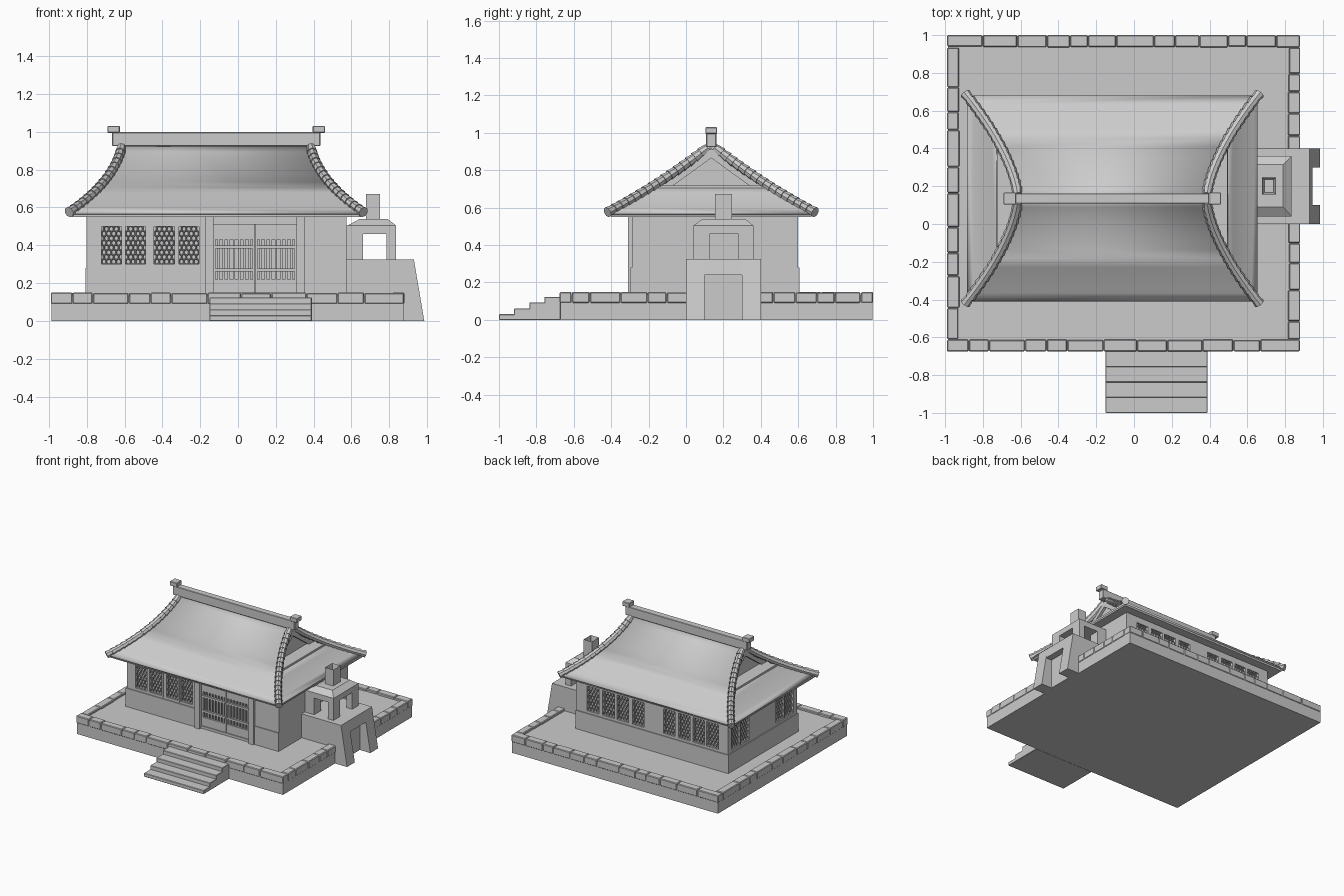
import bpy, bmesh, math, random
from mathutils import Matrix, Vector

random.seed(4)
if "Cube" in bpy.data.objects:
    bpy.data.objects.remove(bpy.data.objects["Cube"])

STONE = bpy.data.materials.new("plain_grey")
STONE.use_nodes = True
STONE.diffuse_color = (0.6, 0.6, 0.6, 1)
STONE.node_tree.nodes["Principled BSDF"].inputs["Base Color"].default_value = (0.6, 0.6, 0.6, 1)


def finish(name, bm, bevel=0):
    mesh = bpy.data.meshes.new(name)
    bm.to_mesh(mesh)
    bm.free()
    mesh.materials.append(STONE)
    ob = bpy.data.objects.new(name, mesh)
    bpy.context.collection.objects.link(ob)
    if bevel:
        mod = ob.modifiers.new("worn_edges", "BEVEL")
        mod.width, mod.segments = bevel, 1
    return ob


def add_box(bm, x0, x1, y0, y1, z0, z1):
    m = Matrix.Translation(((x0 + x1) / 2, (y0 + y1) / 2, (z0 + z1) / 2))
    m = m @ Matrix.Diagonal((x1 - x0, y1 - y0, z1 - z0, 1))
    return bmesh.ops.create_cube(bm, size=1, matrix=m)["verts"]


def boxes(name, specs, bevel=0):
    bm = bmesh.new()
    for s in specs:
        add_box(bm, *s)
    return finish(name, bm, bevel)


def add_prism(bm, outline, axis, a, b):
    """Extrude a 2D outline along x or y between a and b."""
    def place(p, d):
        return (d, p[0], p[1]) if axis == "x" else (p[0], d, p[1])
    face = bm.faces.new([bm.verts.new(place(p, a)) for p in outline])
    new = bmesh.ops.extrude_face_region(bm, geom=[face])["geom"]
    step = Vector((b - a, 0, 0)) if axis == "x" else Vector((0, b - a, 0))
    bmesh.ops.translate(bm, vec=step, verts=[v for v in new if isinstance(v, bmesh.types.BMVert)])
    bmesh.ops.recalc_face_normals(bm, faces=bm.faces)


# Terrace, with a rim of uneven stones
X0, X1, Y0, Y1 = -0.99, 0.88, -0.675, 1.0
boxes("terrace", [(X0 + .004, X1 - .004, Y0 + .004, Y1 - .004, 0, 0.13)])
stones = []
for along_x, start, end in ((True, X0, X1), (False, Y0 + .065, Y1 - .065)):
    for side in (0, 1):
        p = start
        while p < end - 0.01:
            q = p + random.uniform(0.09, 0.2)
            if q > end - 0.07:
                q = end
            top = 0.15 - random.uniform(0, 0.004)
            w = 0.065 - random.uniform(0, 0.006)
            if along_x:
                y = (Y0, Y0 + w) if side == 0 else (Y1 - w, Y1)
                stones.append((p, q - 0.002, *y, 0.09, top))
            else:
                x = (X0, X0 + w) if side == 0 else (X1 - w, X1)
                stones.append((*x, p, q - 0.002, 0.09, top))
            p = q
boxes("terrace_rim_stones", stones, 0.005)

# Front steps
boxes("front_steps", [(-0.15, 0.39, -1.0 + 0.081 * i, -0.67, 0, 0.03 + 0.031 * i) for i in range(4)], 0.003)

# House walls, with window and door recesses cut in
L, R, F, B = -0.80, 0.575, -0.29, 0.60
WZ0, WZ1 = 0.30, 0.50
walls = boxes("house_walls", [(L, R, F, B, 0.12, 0.56)])
front_windows = [-0.67, -0.542, -0.39, -0.26]
back_windows = [0.42, 0.28, 0.15, 0.01, -0.27, -0.405, -0.535, -0.66]
side_windows = [0.5, 0.38, -0.07, -0.19]
half, deep = 0.053, 0.035
cuts = [(x - half, x + half, F - .1, F + deep, WZ0, WZ1) for x in front_windows]
cuts += [(x - half, x + half, B - deep, B + .1, WZ0, WZ1) for x in back_windows]
cuts += [(L - .1, L + deep, y - half, y + half, WZ0, WZ1) for y in side_windows]
cuts.append((-0.13, 0.31, F - .1, F + 0.05, 0.15, 0.51))
cutter = boxes("recess_cutter", cuts)
cutter.hide_render = True
mod = walls.modifiers.new("recesses", "BOOLEAN")
mod.operation, mod.object, mod.solver = "DIFFERENCE", cutter, "EXACT"
bpy.context.view_layer.objects.active = walls
bpy.ops.object.modifier_apply(modifier=mod.name)
bpy.data.objects.remove(cutter)

# Lower wall courses, door posts and window mullions
e = 0.007
boxes("lower_wall", [
    (L - e, -0.18, F - e, F + .1, 0.12, 0.28), (0.35, R, F - e, F + .1, 0.12, 0.28),
    (L - e, R, B - .1, B + e, 0.12, 0.28), (L - e, L + .1, F, B, 0.12, 0.28)])
boxes("door_posts", [(-0.175, -0.13, F - .02, F + .02, 0.12, 0.555), (0.31, 0.355, F - .02, F + .02, 0.12, 0.555)])
boxes("window_mullions", [(x - .004, x + .004, F - .006, F + .01, 0.29, 0.51) for x in (-0.475, -0.325)])


# Hexagonal window lattices
def lattice(name, x, y, angle):
    bm = bmesh.new()
    r = 0.0165
    w = r * math.sqrt(3)
    for row in range(8):
        for col in range(4 - row % 2):
            cx = (col - 1.5 + (row % 2) / 2) * w * 0.9
            cz = (WZ0 + WZ1) / 2 + (row - 3.5) * r * 1.5
            bm.faces.new([bm.verts.new((cx + .9 * r * math.sin(k * math.pi / 3), 0,
                                        cz + r * math.cos(k * math.pi / 3))) for k in range(6)])
    bmesh.ops.remove_doubles(bm, verts=bm.verts, dist=0.001)
    bm.transform(Matrix.Translation((x, y, 0)) @ Matrix.Rotation(angle, 4, "Z"))
    ob = finish(name, bm)
    mod = ob.modifiers.new("bars", "WIREFRAME")
    mod.thickness, mod.use_boundary = 0.008, True


for x in front_windows:
    lattice("front_window_lattice", x, F + 0.012, 0)
for x in back_windows:
    lattice("back_window_lattice", x, B - 0.012, 0)
for y in side_windows:
    lattice("side_window_lattice", L + 0.012, y, math.pi / 2)

# Double door with bars and rails
door = []
for x0, x1 in ((-0.13, 0.088), (0.092, 0.31)):
    y0, y1 = F + 0.008, F + 0.03
    door += [(x0, x1, y0, y1, 0.15, 0.22), (x0, x1, y0, y1, 0.43, 0.51)]
    door += [(x0, x0 + .012, y0, y1, 0.2, 0.45), (x1 - .012, x1, y0, y1, 0.2, 0.45)]
    door += [(x0, x1, y0 - .004, y1, z, z + 0.016) for z in (0.262, 0.383)]
    n = 7
    for i in range(1, n + 1):
        c = x0 + (x1 - x0) * i / (n + 1)
        door.append((c - .006, c + .006, y0 + .004, y1 - .004, 0.21, 0.44))
boxes("door_leaves", door)

# Curved hip-and-gable roof
CX, CY, HY = -0.115, 0.135, 0.545
ROWS, SKIRT = 12, 7


def hip(s, sx, sy):
    y = s * HY
    return Vector((CX + sx * (0.50 + 0.27 * s ** 1.6), CY + sy * y, 0.93 - 0.78 * y + 0.235 * y * y))


bm = bmesh.new()
grid = {(i, sx, sy): bm.verts.new(hip(i / ROWS, sx, sy))
        for i in range(ROWS + 1) for sx in (-1, 1) for sy in (-1, 1)}
for i in range(ROWS):
    for s in (-1, 1):
        bm.faces.new([grid[i, -1, s], grid[i, 1, s], grid[i + 1, 1, s], grid[i + 1, -1, s]])
        if i >= SKIRT:
            bm.faces.new([grid[i, s, -1], grid[i, s, 1], grid[i + 1, s, 1], grid[i + 1, s, -1]])
bm.normal_update()
bmesh.ops.reverse_faces(bm, faces=[f for f in bm.faces if f.normal.z < 0])
roof = finish("roof", bm)
mod = roof.modifiers.new("thickness", "SOLIDIFY")
mod.thickness, mod.offset = 0.014, -1
bpy.ops.object.select_all(action="DESELECT")
roof.select_set(True)
bpy.context.view_layer.objects.active = roof
bpy.ops.object.shade_smooth_by_angle(angle=math.radians(25))
boxes("eave_slab", [(CX - .765, CX + .765, CY - .535, CY + .535, 0.55, 0.568)])

# Gable walls with a raised triangular border and sill
gable, border = bmesh.new(), bmesh.new()
zb = hip(SKIRT / ROWS, 1, 1).z
for s in (-1, 1):
    x = CX + s * 0.50
    add_prism(gable, [(CY - .30, zb - .02), (CY + .30, zb - .02), (CY, 0.92)], "x", x - s * .03, x)
    for t in (-1, 1):
        add_prism(border, [(CY + t * .29, zb), (CY + t * .22, zb), (CY, 0.865), (CY, 0.915)], "x", x - s * .01, x + s * .02)
    add_box(border, *sorted((x - s * .01, x + s * .11)), CY - .29, CY + .29, zb - .008, zb + .012)
finish("gable_walls", gable)
finish("gable_borders", border)

# Overlapping tiles down each hip
bm = bmesh.new()
N = 16
for sx in (-1, 1):
    for sy in (-1, 1):
        for i in range(N):
            a, b = (hip(0.035 + 0.975 * k / N, sx, sy) for k in (i, i + 1.15))
            d = b - a
            m = Matrix.Translation((a + b) / 2 + Vector((0, 0, 0.006))) @ d.to_track_quat("Z", "Y").to_matrix().to_4x4()
            bmesh.ops.create_cone(bm, cap_ends=True, segments=8, radius1=0.022, radius2=0.029, depth=d.length, matrix=m)
finish("hip_tiles", bm)

# Ridge beam with end caps
boxes("ridge_beam", [(-0.665, 0.435, 0.108, 0.162, 0.925, 0.998)], 0.003)
boxes("ridge_end_caps", [(-0.69, -0.625, 0.103, 0.167, 0.995, 1.03), (0.395, 0.46, 0.103, 0.167, 0.995, 1.03)], 0.003)

# Outdoor oven: sloped block with a niche
bm = bmesh.new()
block = [(0.87, 0), (0.985, 0), (0.93, 0.325), (0.87, 0.325)]
for y0, y1 in ((0, 0.1), (0.3, 0.4)):
    add_prism(bm, block, "y", y0, y1)
add_prism(bm, [(0.87, 0.24), (0.944, 0.24), (0.93, 0.325), (0.87, 0.325)], "y", 0.1, 0.3)
add_box(bm, 0.57, 0.89, 0, 0.4, 0, 0.325)
finish("oven_block", bm)

# Oven canopy: corner posts, lintel, hipped top and hollow chimney
posts = [(x0, x1, y0, y1, 0.32, 0.465) for x0, x1 in ((0.57, 0.66), (0.785, 0.835))
         for y0, y1 in ((0.04, 0.125), (0.28, 0.36))]
boxes("oven_posts", posts + [(0.57, 0.835, 0.04, 0.36, 0.46, 0.505)])
bm = bmesh.new()
for v in add_box(bm, 0.58, 0.835, 0.04, 0.36, 0.505, 0.54):
    if v.co.z > 0.52:
        v.co.x = 0.645 if v.co.x < 0.7 else 0.79
        v.co.y = 0.09 if v.co.y < 0.2 else 0.315
finish("oven_roof", bm)
bm = bmesh.new()
add_box(bm, 0.678, 0.752, 0.155, 0.247, 0.53, 0.672)
top = [f for f in bm.faces if f.calc_center_median().z > 0.67]
bmesh.ops.inset_region(bm, faces=top, thickness=0.018)
bmesh.ops.translate(bm, vec=(0, 0, -0.08), verts=top[0].verts)
finish("oven_chimney", bm)
